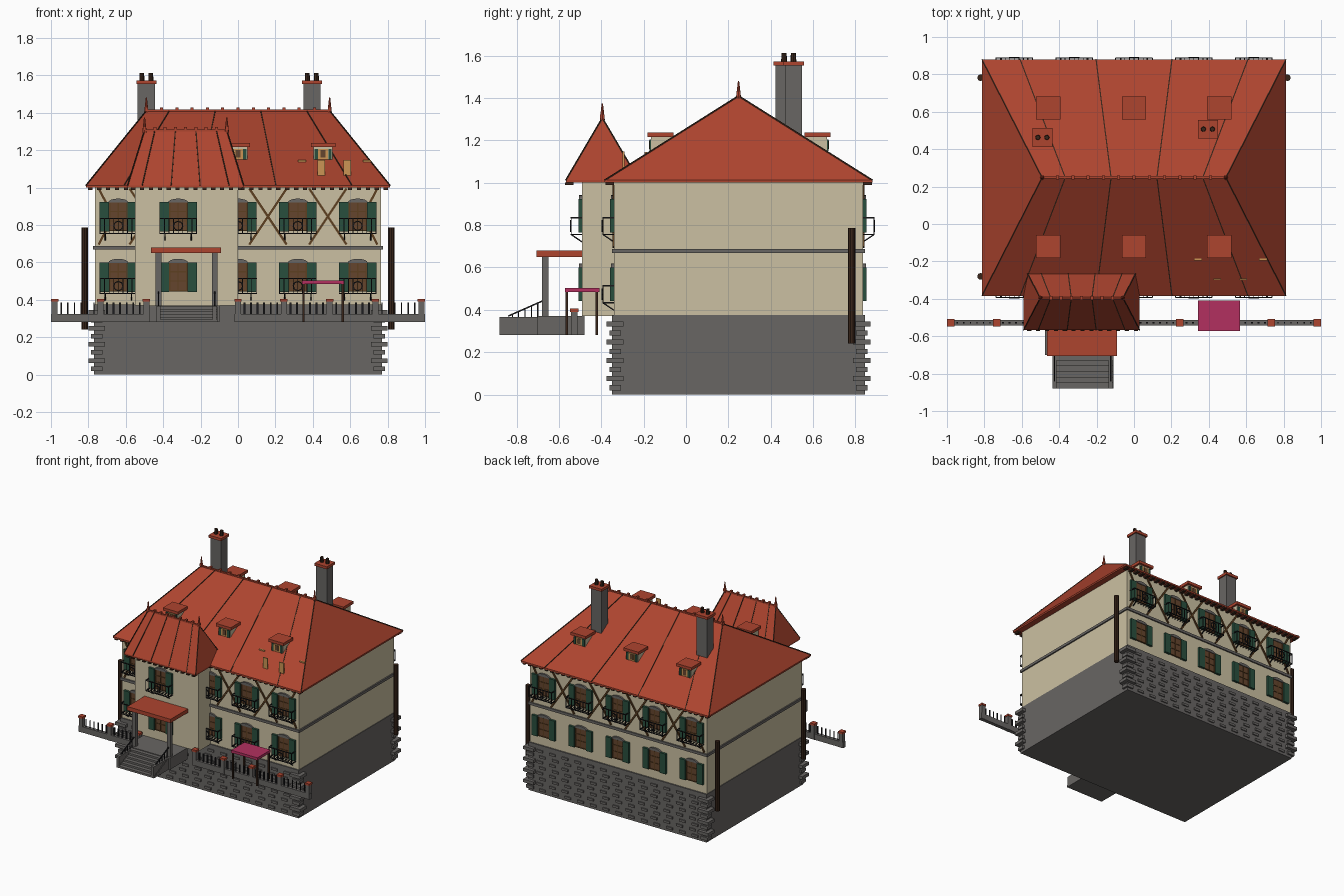
import bpy, bmesh, math
from mathutils import Vector, Matrix

cube = bpy.data.objects.get("Cube")
if cube:
    bpy.data.objects.remove(cube, do_unlink=True)

COLOURS = {
    "cream": (0.60, 0.53, 0.36), "red_tile": (0.42, 0.058, 0.028),
    "stone": (0.14, 0.132, 0.126), "green": (0.022, 0.078, 0.048),
    "glass_brown": (0.13, 0.06, 0.027), "timber": (0.11, 0.05, 0.015),
    "dark_brown": (0.04, 0.018, 0.01), "magenta": (0.45, 0.03, 0.115),
    "orange": (0.6, 0.3, 0.09), "black_iron": (0.012, 0.012, 0.014),
}
mats = {}
for cname, rgb in COLOURS.items():
    m = bpy.data.materials.new(cname)
    m.use_nodes = True
    m.diffuse_color = (*rgb, 1)
    m.node_tree.nodes["Principled BSDF"].inputs["Base Color"].default_value = (*rgb, 1)
    mats[cname] = m

parts = {}


def part(name, mat):
    return parts.setdefault(name, (bmesh.new(), mat))[0]


def span(bm, x0, x1, y0, y1, z0, z1):
    """Box between limits."""
    mid = Vector((x0 + x1, y0 + y1, z0 + z1)) / 2
    size = (abs(x1 - x0), abs(y1 - y0), abs(z1 - z0))
    bmesh.ops.create_cube(bm, size=1, matrix=Matrix.Translation(mid) @ Matrix.Diagonal((*size, 1)))


def box(bm, x, y, z0, z1, hx, hy):
    """Upright box about a centre."""
    span(bm, x - hx, x + hx, y - hy, y + hy, z0, z1)


def bar(bm, p, q, t):
    """Square bar from p to q."""
    p, q = Vector(p), Vector(q)
    rot = (q - p).to_track_quat('Z', 'Y').to_matrix().to_4x4()
    scale = Matrix.Diagonal((t, t, (q - p).length, 1))
    bmesh.ops.create_cube(bm, size=1, matrix=Matrix.Translation((p + q) / 2) @ rot @ scale)


def cone(bm, x, y, z0, z1, r0, r1, n=8):
    bmesh.ops.create_cone(bm, cap_ends=True, segments=n, radius1=r0, radius2=r1, depth=z1 - z0,
                          matrix=Matrix.Translation((x, y, (z0 + z1) / 2)))


def hip_roof(name, cx, cy, hx, hy, ridge, z0, z1, beads):
    """Hipped roof with seams, ridge caps and finials."""
    bm = part(name, "red_tile")
    base = []
    for z in (z0 - 0.012, z0):
        base.append([bm.verts.new((cx + a * hx, cy + b * hy, z))
                     for a, b in ((-1, -1), (1, -1), (1, 1), (-1, 1))])
    low, eave = base
    left, right = (bm.verts.new((cx + s * ridge, cy, z1)) for s in (-1, 1))
    bm.faces.new(low[::-1])
    for i in range(4):
        j = (i + 1) % 4
        bm.faces.new((low[i], low[j], eave[j], eave[i]))
    for f in ((eave[0], eave[1], right, left), (eave[1], eave[2], right),
              (eave[2], eave[3], left, right), (eave[3], eave[0], left)):
        bm.faces.new(f)
    seams = part(name + "_seams", "dark_brown")
    for s in (-1, 1):
        for f in (-1, -0.75, -0.25, 0.25, 0.75, 1):
            bar(seams, (cx + f * hx, cy + s * hy, z0), (cx + f * ridge, cy, z1), 0.006)
        cone(part(name + "_finials", "red_tile"), cx + s * ridge, cy, z1 - 0.01, z1 + 0.07, 0.012, 0.003)
    caps = part(name + "_ridge_caps", "red_tile")
    bar(caps, (cx - ridge, cy, z1), (cx + ridge, cy, z1), 0.012)
    for i in range(beads):
        box(caps, cx + ridge * (2 * i / (beads - 1) - 1), cy, z1, z1 + 0.018, 0.008, 0.01)


def eave_brackets(x0, x1, y0, y1):
    n = round((x1 - x0) / 0.048)
    for i in range(n + 1):
        box(part("eave_brackets", "dark_brown"), x0 + (x1 - x0) * i / n, (y0 + y1) / 2,
            0.988, 1.0, 0.011, abs(y1 - y0) / 2)


def window(x, y, d, z, railing):
    """Shuttered window on a wall at y facing d, with an optional iron balcony."""
    pane = part("window_panes", "glass_brown")
    span(pane, x - 0.05, x + 0.05, y, y + d * 0.008, z, z + 0.16)
    arch = part("window_arches", "stone")
    pts = [(x + 0.054 * math.cos(a), z + 0.152 + 0.022 * math.sin(a))
           for a in (math.pi * i / 8 for i in range(9))]
    face = arch.faces.new([arch.verts.new((px, y + d * 0.014, pz)) for px, pz in pts])
    out = bmesh.ops.extrude_face_region(arch, geom=[face])
    bmesh.ops.translate(arch, vec=(0, -d * 0.014, 0),
                        verts=[v for v in out["geom"] if isinstance(v, bmesh.types.BMVert)])
    frame = part("window_frames", "timber")
    for fx in (-0.045, 0, 0.045):
        span(frame, x + fx - 0.003, x + fx + 0.003, y, y + d * 0.012, z, z + 0.15)
    for fz in (0.003, 0.055, 0.105):
        span(frame, x - 0.045, x + 0.045, y, y + d * 0.012, z + fz - 0.003, z + fz + 0.003)
    for s in (-1, 1):
        span(part("shutters", "green"), x + s * 0.05, x + s * 0.1, y, y + d * 0.018, z - 0.003, z + 0.155)
    if not railing:
        return
    iron = part("balcony_railings", "black_iron")
    o, lo, hi, w = y + d * 0.052, z - 0.012, z + 0.068, 0.098
    for h in (lo, hi):
        bar(iron, (x - w, o, h), (x + w, o, h), 0.006)
        for s in (-1, 1):
            bar(iron, (x + s * w, y, h), (x + s * w, o, h), 0.006)
    for i in range(9):
        fx = x + w * (i / 4 - 1)
        bar(iron, (fx, o, lo), (fx, o, hi), 0.004)
        bar(iron, (fx, y, lo), (fx, o, lo), 0.004)
    ring = [(x + 0.025 * math.cos(k * math.pi / 4), o + d * 0.003,
             (lo + hi) / 2 + 0.025 * math.sin(k * math.pi / 4)) for k in range(9)]
    for p, q in zip(ring, ring[1:]):
        bar(iron, p, q, 0.006)
    for s in (-1, 1):
        bar(iron, (x + s * 0.07, o, lo), (x + s * 0.07, y, lo - 0.035), 0.006)


# Stone base, walls and string course
span(part("stone_base", "stone"), -0.77, 0.77, -0.35, 0.845, 0, 0.375)
span(part("main_walls", "cream"), -0.765, 0.765, -0.34, 0.835, 0.37, 1.0)
span(part("front_bay", "cream"), -0.55, 0, -0.49, -0.3, 0.37, 1.0)
span(part("string_course", "stone"), -0.775, 0.775, -0.35, 0.845, 0.668, 0.688)

# Corner quoins and raised stones
quoins = part("quoins", "stone")
stones = part("raised_stones", "stone")
for k in range(8):
    z = 0.02 + k * 0.043
    size = 0.045 if k % 2 else 0.03
    for x in (-0.755, 0.755):
        for y in (-0.335, 0.83):
            box(quoins, x, y, z, z + 0.024, size, size * 0.9)
    for i in range(13):
        x = -0.66 + i * 0.11 + (0.012 if k % 2 else -0.012)
        for y in (-0.35, 0.845):
            box(stones, x, y, z, z + 0.018, 0.026, 0.008)

# Roofs
hip_roof("main_roof", 0, 0.248, 0.812, 0.632, 0.49, 1.012, 1.41, 13)
hip_roof("bay_roof", -0.28, -0.395, 0.31, 0.172, 0.22, 1.012, 1.305, 9)
eave_brackets(-0.79, 0.79, -0.38, -0.34)
eave_brackets(-0.79, 0.79, 0.835, 0.878)
eave_brackets(-0.56, 0.01, -0.572, -0.53)

# Windows
for i in range(5):
    x = -0.64 + 0.32 * i
    window(x, 0.835, 1, 0.767, True)
    window(x, 0.835, 1, 0.445, False)
    bay = i == 1
    window(x, -0.49 if bay else -0.34, -1, 0.767, True)
    window(x, -0.49 if bay else -0.34, -1, 0.445, not bay)

# Timber braces on the upper floor
braces = part("timber_braces", "timber")
for y in (-0.342, 0.837):
    for x in (-0.48, -0.16, 0.16, 0.48):
        for s in (-1, 1):
            bar(braces, (x - s * 0.1, y, 0.695), (x + s * 0.1, y, 0.995), 0.012)
    for s in (-1, 1):
        bar(braces, (s * 0.745, y, 0.995), (s * 0.68, y, 0.87), 0.012)
        bar(braces, (s * 0.745, y, 0.695), (s * 0.68, y, 0.82), 0.012)

# Dormers, front and back
for x in (-0.458, 0, 0.455):
    for d, y in ((-1, -0.165), (1, 0.665)):
        back = y - d * 0.1
        span(part("dormer_walls", "cream"), x - 0.05, x + 0.05, y, back, 1.1, 1.22)
        span(part("dormer_roofs", "red_tile"), x - 0.065, x + 0.065, y + d * 0.017, back - d * 0.005, 1.216, 1.238)
        span(part("dormer_panes", "orange"), x - 0.026, x + 0.026, y, y + d * 0.006, 1.15, 1.205)
        span(part("dormer_sashes", "glass_brown"), x - 0.014, x + 0.014, y, y + d * 0.009, 1.16, 1.2)
        for s in (-1, 1):
            span(part("dormer_shutters", "green"), x + s * 0.028, x + s * 0.046, y, y + d * 0.008, 1.15, 1.205)

# Small roof boards
boards = part("roof_boards", "orange")
for x in (0.445, 0.585):
    box(boards, x, -0.295, 1.065, 1.148, 0.02, 0.004)
for x in (0.342, 0.69):
    box(boards, x, -0.19, 1.136, 1.146, 0.022, 0.005)

# Chimneys
for x, y in ((-0.49, 0.463), (0.395, 0.507)):
    box(part("chimney_stacks", "stone"), x, y, 1.15, 1.555, 0.046, 0.04)
    box(part("chimney_caps", "red_tile"), x, y, 1.553, 1.573, 0.054, 0.05)
    for s in (-1, 1):
        cone(part("chimney_pots", "dark_brown"), x + s * 0.024, y, 1.57, 1.612, 0.014, 0.012)

# Porch and steps
porch = part("porch_platform", "stone")
span(porch, -0.475, -0.1, -0.7, -0.48, 0.28, 0.37)
for i in range(6):
    span(porch, -0.435, -0.11, -0.88 + i * 0.03, -0.69, 0.28, 0.295 + i * 0.014)
span(part("porch_roof", "red_tile"), -0.465, -0.09, -0.705, -0.49, 0.65, 0.68)
rails = part("step_railings", "black_iron")
for x in (-0.425, -0.125):
    box(part("porch_posts", "stone"), x, -0.665, 0.36, 0.652, 0.015, 0.015)
    span(part("step_cheeks", "stone"), x - 0.01, x + 0.01, -0.88, -0.69, 0.28, 0.366)
    bar(rails, (x, -0.84, 0.37), (x, -0.67, 0.445), 0.007)
    for i in range(6):
        bar(rails, (x, -0.82 + i * 0.03, 0.36), (x, -0.82 + i * 0.03, 0.378 + i * 0.0135), 0.005)

# Garden wall, pillars and iron fence
for run in ((-0.98, -0.735, -0.49), (0, 0.245, 0.49, 0.735, 0.98)):
    span(part("garden_wall", "stone"), run[0] - 0.02, run[-1] + 0.02, -0.542, -0.514, 0.28, 0.325)
    for x in run:
        box(part("wall_pillars", "stone"), x, -0.528, 0.28, 0.392, 0.016, 0.016)
        box(part("pillar_caps", "red_tile"), x, -0.528, 0.39, 0.405, 0.02, 0.02)
    for a, b in zip(run, run[1:]):
        for i in range(1, 7):
            x = a + (b - a) * i / 7
            t = 0.003 if max(abs(a), abs(b)) > 0.9 else 0.005
            box(part("fence_pickets", "black_iron"), x, -0.528, 0.32, 0.385, t, t)

# Canopy
box(part("canopy", "magenta"), 0.455, -0.49, 0.484, 0.504, 0.113, 0.082)
for x in (0.35, 0.56):
    for y in (-0.562, -0.422):
        box(part("canopy_posts", "dark_brown"), x, y, 0.28, 0.486, 0.006, 0.006)

# Tall poles at three corners
for x, y in ((0.82, 0.782), (-0.82, 0.782), (-0.82, -0.28)):
    cone(part("tall_poles", "dark_brown"), x, y, 0.24, 0.785, 0.018, 0.018, 10)

# Turn every part into an object
for name, (bm, mat) in parts.items():
    bmesh.ops.recalc_face_normals(bm, faces=bm.faces[:])
    mesh = bpy.data.meshes.new(name)
    bm.to_mesh(mesh)
    bm.free()
    mesh.materials.append(mats[mat])
    bpy.context.collection.objects.link(bpy.data.objects.new(name, mesh))
